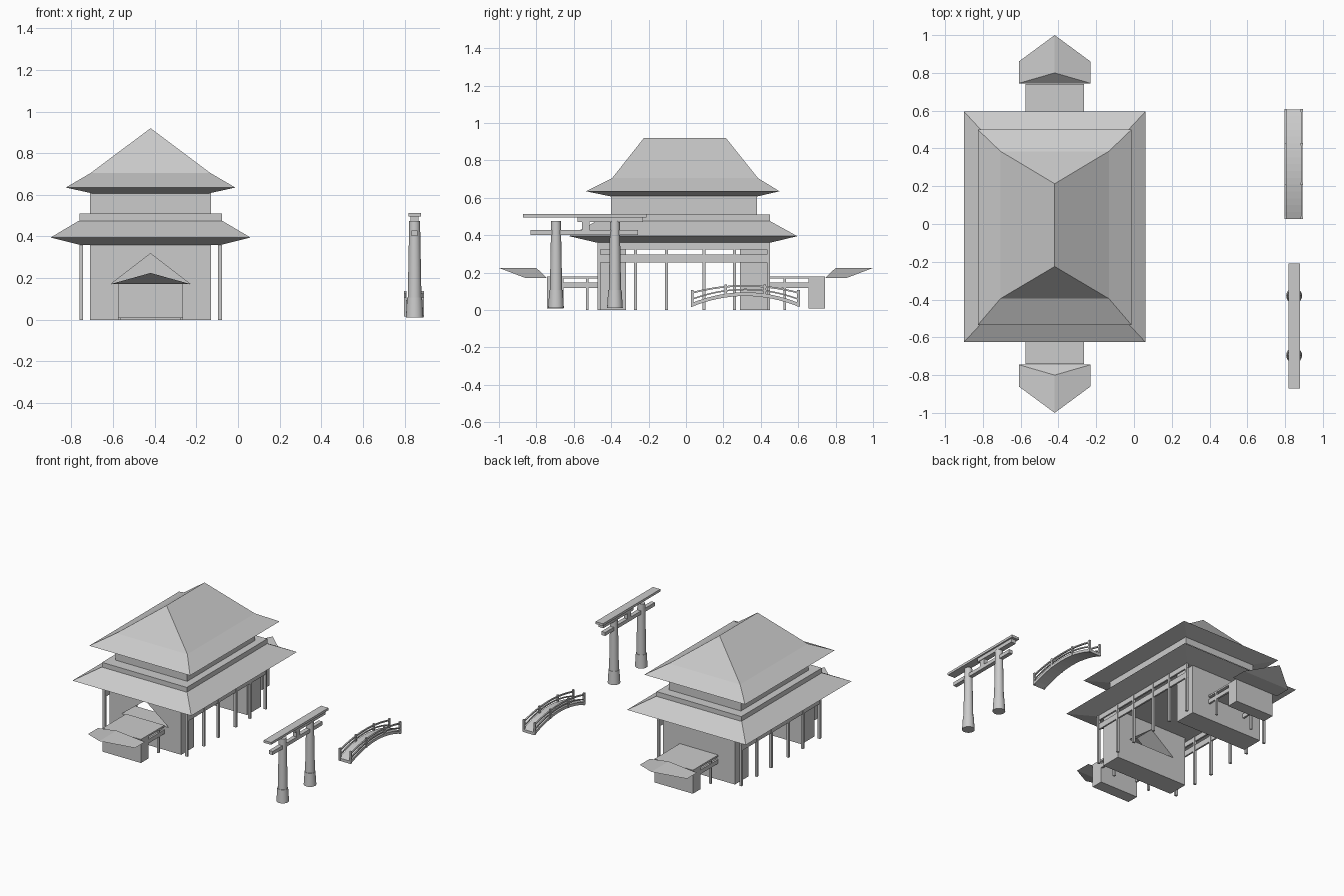
import bpy, bmesh
from mathutils import Vector

cube = bpy.data.objects.get("Cube")
if cube:
    bpy.data.objects.remove(cube, do_unlink=True)

GREY = (0.6, 0.6, 0.6, 1)
stone = bpy.data.materials.new("light_grey")
stone.use_nodes = True
stone.diffuse_color = GREY
stone.node_tree.nodes["Principled BSDF"].inputs["Base Color"].default_value = GREY

CX = -0.42            # temple centre line


def finish(name, bm):
    bmesh.ops.recalc_face_normals(bm, faces=bm.faces)
    me = bpy.data.meshes.new(name)
    bm.to_mesh(me)
    bm.free()
    ob = bpy.data.objects.new(name, me)
    me.materials.append(stone)
    bpy.context.collection.objects.link(ob)
    return ob


def add_box(bm, x, y, z):
    vs = bmesh.ops.create_cube(bm, size=1)["verts"]
    for v in vs:
        v.co = Vector([r[0] + (c + 0.5) * (r[1] - r[0]) for c, r in zip(v.co, (x, y, z))])


def box(name, x, y, z):
    bm = bmesh.new()
    add_box(bm, x, y, z)
    return finish(name, bm)


def layers(name, rings):
    """Solid of stacked rectangles, each (half width, y from, y to, z)."""
    bm = bmesh.new()
    loops = []
    for w, y0, y1, z in rings:
        loops.append([bm.verts.new((CX + sx * w, y, z))
                      for sx, y in ((-1, y0), (1, y0), (1, y1), (-1, y1))])
    for a, b in zip(loops, loops[1:]):
        for i in range(4):
            j = (i + 1) % 4
            bm.faces.new((a[i], a[j], b[j], b[i]))
    bm.faces.new(loops[0])
    bm.faces.new(loops[-1])
    bmesh.ops.remove_doubles(bm, verts=bm.verts, dist=0.0001)
    return finish(name, bm)


def gable_wall(name, y0, y1, notch):
    """End block of the hall; the notch is a triangular opening through it."""
    w, top = 0.29, 0.36
    if not notch:
        return box(name, (CX - w, CX + w), (y0, y1), (0, top))
    bm = bmesh.new()
    half = 0.19
    lo, hi = 0.172, 0.318
    sides = []
    for s in (-1, 1):
        # each half outline runs round one side of the opening
        pts = [(0, 0), (w, 0), (w, top), (0, top), (0, hi), (half, lo), (0, lo)]
        front = [bm.verts.new((CX + s * x, y0, z)) for x, z in pts]
        back = [bm.verts.new((CX + s * x, y1, z)) for x, z in pts]
        bm.faces.new(front)
        bm.faces.new(back)
        for i in (0, 1, 2, 4, 5):
            bm.faces.new((front[i], front[i + 1], back[i + 1], back[i]))
    bmesh.ops.remove_doubles(bm, verts=bm.verts, dist=0.0001)
    return finish(name, bm)


# Hall: end blocks, storeys and roofs
gable_wall("front_block", -0.47, -0.32, True)
gable_wall("back_block", 0.29, 0.45, False)
layers("lower_roof", [(0.34, -0.475, 0.45, 0.36), (0.48, -0.625, 0.595, 0.395),
                      (0.345, -0.48, 0.45, 0.475)])
layers("balcony_band", [(0.342, -0.48, 0.45, 0.47), (0.342, -0.48, 0.45, 0.51)])
layers("upper_storey", [(0.29, -0.4, 0.38, 0.5), (0.29, -0.4, 0.38, 0.615)])
layers("upper_roof", [(0.28, -0.4, 0.38, 0.607), (0.407, -0.535, 0.5, 0.635),
                      (0.287, -0.395, 0.385, 0.705), (0, -0.225, 0.213, 0.92)])

# Side galleries: posts and two long beams
for side, s in (("left", 1), ("right", -1)):
    x = CX + s * 0.333
    bm = bmesh.new()
    for y in (-0.465, -0.27, -0.105, 0.095, 0.26, 0.44):
        add_box(bm, (x - 0.009, x + 0.009), (y - 0.008, y + 0.008), (0, 0.36))
    finish(side + "_gallery_posts", bm)
    bm = bmesh.new()
    add_box(bm, (x - 0.006, x + 0.006), (-0.46, 0.45), (0.255, 0.297))
    add_box(bm, (x - 0.006, x + 0.006), (-0.46, 0.45), (0.325, 0.36))
    finish(side + "_gallery_beams", bm)

# Porches at both ends, mirrored about the middle of the hall
for end, s, wall in (("front", -1, 0.47), ("back", 1, 0.45)):
    def span(a, b):
        return tuple(sorted((s * a, s * b)))
    box(end + "_porch_block", (CX - 0.155, CX + 0.155), span(0.655, 0.742), (0.008, 0.178))
    box(end + "_porch_ceiling", (CX - 0.155, CX + 0.155), span(wall, 0.742), (0.168, 0.18))
    bm = bmesh.new()
    for k in (-1, 1):
        x = CX + k * 0.148
        add_box(bm, (x - 0.007, x + 0.007), span(wall, 0.7), (0.118, 0.148))
        add_box(bm, (x - 0.007, x + 0.007), span(0.52, 0.535), (0, 0.17))
    finish(end + "_porch_rails", bm)
    # pointed gable roof
    bm = bmesh.new()
    outer = [bm.verts.new((CX + x, s * y, z)) for x, y, z in
             ((-0.19, 0.86, 0.172), (0, 1, 0.225), (0.19, 0.86, 0.172))]
    inner = [bm.verts.new((CX + x, s * y, z)) for x, y, z in
             ((-0.19, 0.745, 0.172), (0, 0.8, 0.225), (0.19, 0.745, 0.172))]
    for i in range(2):
        bm.faces.new((outer[i], outer[i + 1], inner[i + 1], inner[i]))
    bm.faces.new(outer)
    bm.faces.new(inner)
    bm.faces.new((outer[0], outer[2], inner[2], inner[0]))
    finish(end + "_porch_roof", bm)

# Gate: flared pillars, crossbeams and strut
GX = 0.848
for name, y in (("front", -0.695), ("back", -0.38)):
    bm = bmesh.new()
    n = 20
    for r0, r1, z0, z1 in ((0.042, 0.036, 0.012, 0.108), (0.033, 0.026, 0.1, 0.475)):
        made = bmesh.ops.create_cone(bm, cap_ends=True, segments=n, radius1=r0,
                                     radius2=r1, depth=z1 - z0)["verts"]
        bmesh.ops.translate(bm, verts=made, vec=(GX, y, (z0 + z1) / 2))
    ob = finish(name + "_gate_pillar", bm)
    bpy.ops.object.select_all(action="DESELECT")
    ob.select_set(True)
    bpy.context.view_layer.objects.active = ob
    bpy.ops.object.shade_smooth_by_angle()
box("gate_top_beam", (GX - 0.03, GX + 0.03), (-0.872, -0.21), (0.496, 0.513))
box("gate_under_beam", (GX - 0.019, GX + 0.019), (-0.58, -0.23), (0.47, 0.497))
box("gate_tie_beam", (GX - 0.015, GX + 0.015), (-0.832, -0.257), (0.402, 0.428))
box("gate_strut", (GX - 0.015, GX + 0.015), (-0.555, -0.515), (0.42, 0.48))

# Bridge: arched deck, handrails and posts
BX, BY, BL = 0.845, 0.317, 0.29


def arch(t, low, high):
    return low + (high - low) * (1 - t * t)


def arched_bar(name, x0, x1, low, high, thick, steps=16):
    bm = bmesh.new()
    prev = None
    for i in range(steps + 1):
        t = 2 * i / steps - 1
        z = arch(t, low, high)
        ring = [bm.verts.new((x, BY + t * BL, h)) for x, h in
                ((x0, z), (x1, z), (x1, z + thick), (x0, z + thick))]
        if prev:
            for a in range(4):
                b = (a + 1) % 4
                bm.faces.new((prev[a], prev[b], ring[b], ring[a]))
        else:
            bm.faces.new(ring)
        prev = ring
    bm.faces.new(prev)
    return finish(name, bm)


arched_bar("bridge_deck", BX - 0.047, BX + 0.047, 0.016, 0.075, 0.02)
for side, s in (("left", 1), ("right", -1)):
    x = BX + s * 0.043
    arched_bar(side + "_bridge_handrail", x - 0.005, x + 0.005, 0.086, 0.125, 0.009)
    arched_bar(side + "_bridge_low_rail", x - 0.004, x + 0.004, 0.052, 0.106, 0.008)
    bm = bmesh.new()
    for t in (-0.98, -0.36, 0.36, 0.98):
        y = BY + t * BL
        add_box(bm, (x - 0.006, x + 0.006), (y - 0.007, y + 0.007),
                (arch(t, 0.016, 0.075), arch(t, 0.105, 0.142)))
    finish(side + "_bridge_posts", bm)
